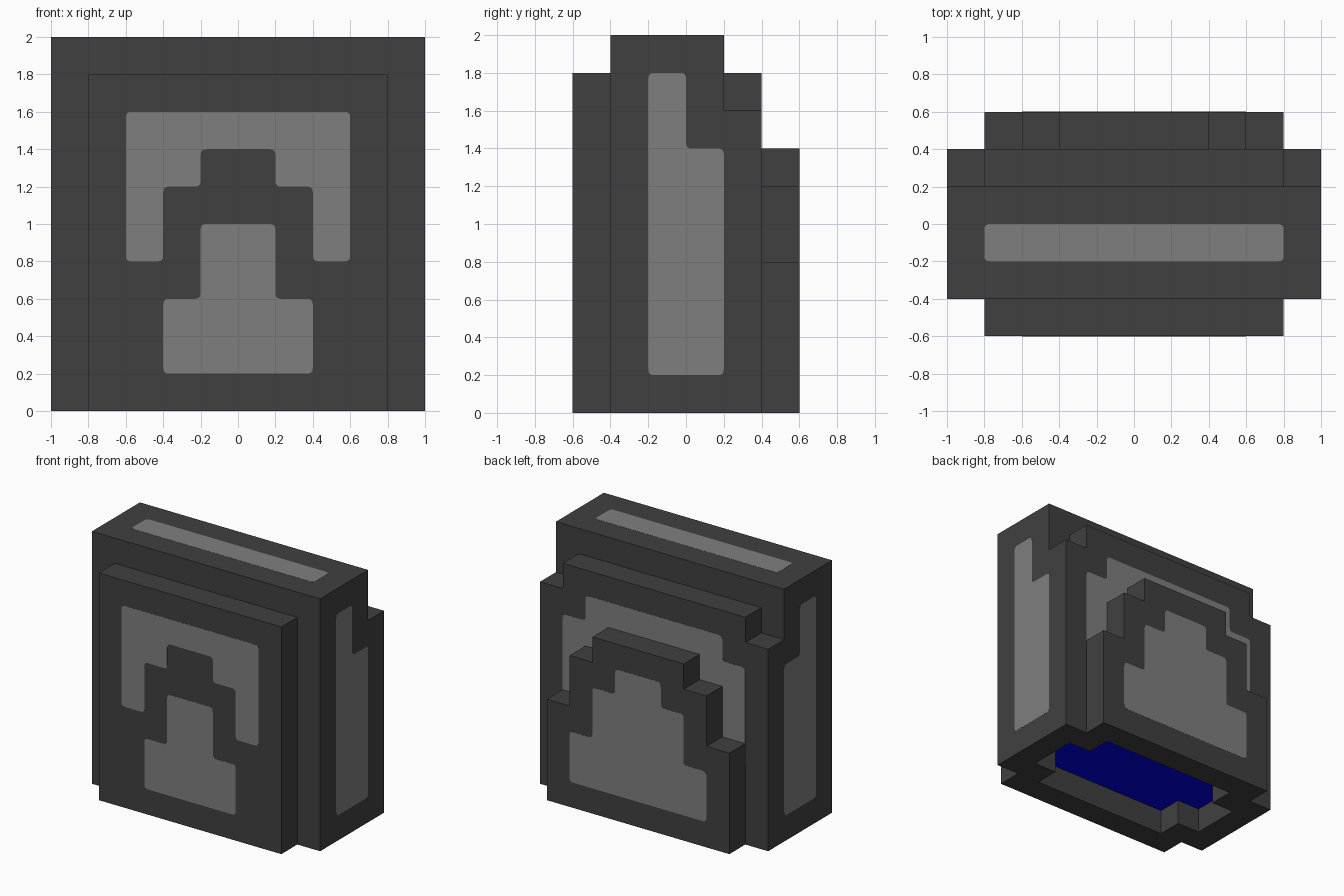
import bpy
import bmesh
from mathutils import Vector

cube = bpy.data.objects.get("Cube")
if cube:
    bpy.data.objects.remove(cube, do_unlink=True)


def make_material(name, rgb):
    mat = bpy.data.materials.new(name)
    mat.use_nodes = True
    color = (*rgb, 1.0)
    mat.diffuse_color = color
    mat.node_tree.nodes["Principled BSDF"].inputs["Base Color"].default_value = color
    return mat


DARK = make_material("dark grey", (0.051, 0.051, 0.051))
LIGHT = make_material("light grey", (0.212, 0.212, 0.212))
BLUE = make_material("deep blue", (0.0, 0.0, 0.8))

# Where a 2D outline point (u, v) at depth d lands, by extrusion axis
PLACE = {
    "x": lambda u, v, d: (d, u, v),
    "y": lambda u, v, d: (u, d, v),
    "z": lambda u, v, d: (u, v, d),
}


def mirrored(half):
    """Close a right-hand half outline with its mirror image."""
    return half + [(-u, v) for u, v in reversed(half)]


def rounded(outline, r=0.03, steps=4):
    """Soften every corner of an outline with a small curve."""
    result = []
    for i, point in enumerate(outline):
        p = Vector(point)
        a = p + (Vector(outline[i - 1]) - p).normalized() * r
        b = p + (Vector(outline[(i + 1) % len(outline)]) - p).normalized() * r
        for s in range(steps + 1):
            t = s / steps
            result.append(tuple(a * (1 - t) ** 2 + p * 2 * t * (1 - t) + b * t * t))
    return result


def prism(name, outline, axis, start, end, mat):
    """Extrude an outline along an axis from start to end."""
    bm = bmesh.new()
    face = bm.faces.new([bm.verts.new(PLACE[axis](u, v, start)) for u, v in outline])
    extruded = bmesh.ops.extrude_face_region(bm, geom=[face], use_keep_orig=True)
    moved = [g for g in extruded["geom"] if isinstance(g, bmesh.types.BMVert)]
    bmesh.ops.translate(bm, verts=moved, vec=PLACE[axis](0, 0, end - start))
    bmesh.ops.recalc_face_normals(bm, faces=bm.faces)
    mesh = bpy.data.meshes.new(name)
    bm.to_mesh(mesh)
    bm.free()
    mesh.materials.append(mat)
    obj = bpy.data.objects.new(name, mesh)
    bpy.context.collection.objects.link(obj)


def plate(name, outline, axis, surface, side):
    """Thin light inlay lying on a surface."""
    prism(name, rounded(outline), axis, surface - side * 0.002,
          surface + side * 0.001, LIGHT)


# Stepped body, front to back; the notches form the cavity underneath
narrow = [(0.6, 0.2), (0.6, 0), (1, 0)]
wide = [(0.8, 0.2), (0.8, 0), (1, 0)]
prism("front_slab", mirrored([(0.8, 0), (0.8, 1.8)]), "y", -0.6, -0.4, DARK)
prism("core_front", mirrored(narrow + [(1, 2)]), "y", -0.4, -0.2, DARK)
prism("core_middle", mirrored(wide + [(1, 2)]), "y", -0.2, 0.2, DARK)
prism("rear_layer", mirrored(narrow + [(1, 1.6), (0.8, 1.6), (0.8, 1.8)]),
      "y", 0.2, 0.4, DARK)
prism("rear_block", mirrored([(0.8, 0), (0.8, 0.8), (0.6, 0.8), (0.6, 1.2),
                              (0.4, 1.2), (0.4, 1.4)]), "y", 0.4, 0.6, DARK)

# Cavity ceiling
prism("cavity_ceiling", mirrored([(0.6, -0.4), (0.6, -0.2), (0.8, -0.2),
                                  (0.8, 0.2), (0.6, 0.2), (0.6, 0.4)]),
      "z", 0.198, 0.2, BLUE)

# Front inlays
plate("front_arch_inlay", mirrored([(0.6, 1.6), (0.6, 0.8), (0.4, 0.8),
                                    (0.4, 1.2), (0.2, 1.2), (0.2, 1.4)]),
      "y", -0.6, -1)
plate("front_base_inlay", mirrored([(0.4, 0.2), (0.4, 0.6), (0.2, 0.6), (0.2, 1.0)]),
      "y", -0.6, -1)

# Rear inlays; the first one runs down behind the rear block
plate("rear_layer_inlay", mirrored([(0.8, 0.6), (0.8, 1.4), (0.6, 1.4), (0.6, 1.6)]),
      "y", 0.4, 1)
plate("rear_block_inlay", mirrored([(0.6, 0.2), (0.6, 0.6), (0.4, 0.6), (0.4, 1.0),
                                    (0.2, 1.0), (0.2, 1.2)]), "y", 0.6, 1)

# Side and top inlays
for side_name, side in (("left", 1), ("right", -1)):
    plate(side_name + "_side_inlay",
          [(-0.2, 0.2), (0.2, 0.2), (0.2, 1.4), (0, 1.4), (0, 1.8), (-0.2, 1.8)],
          "x", side, side)
plate("top_inlay", mirrored([(0.8, -0.2), (0.8, 0)]), "z", 2, 1)
